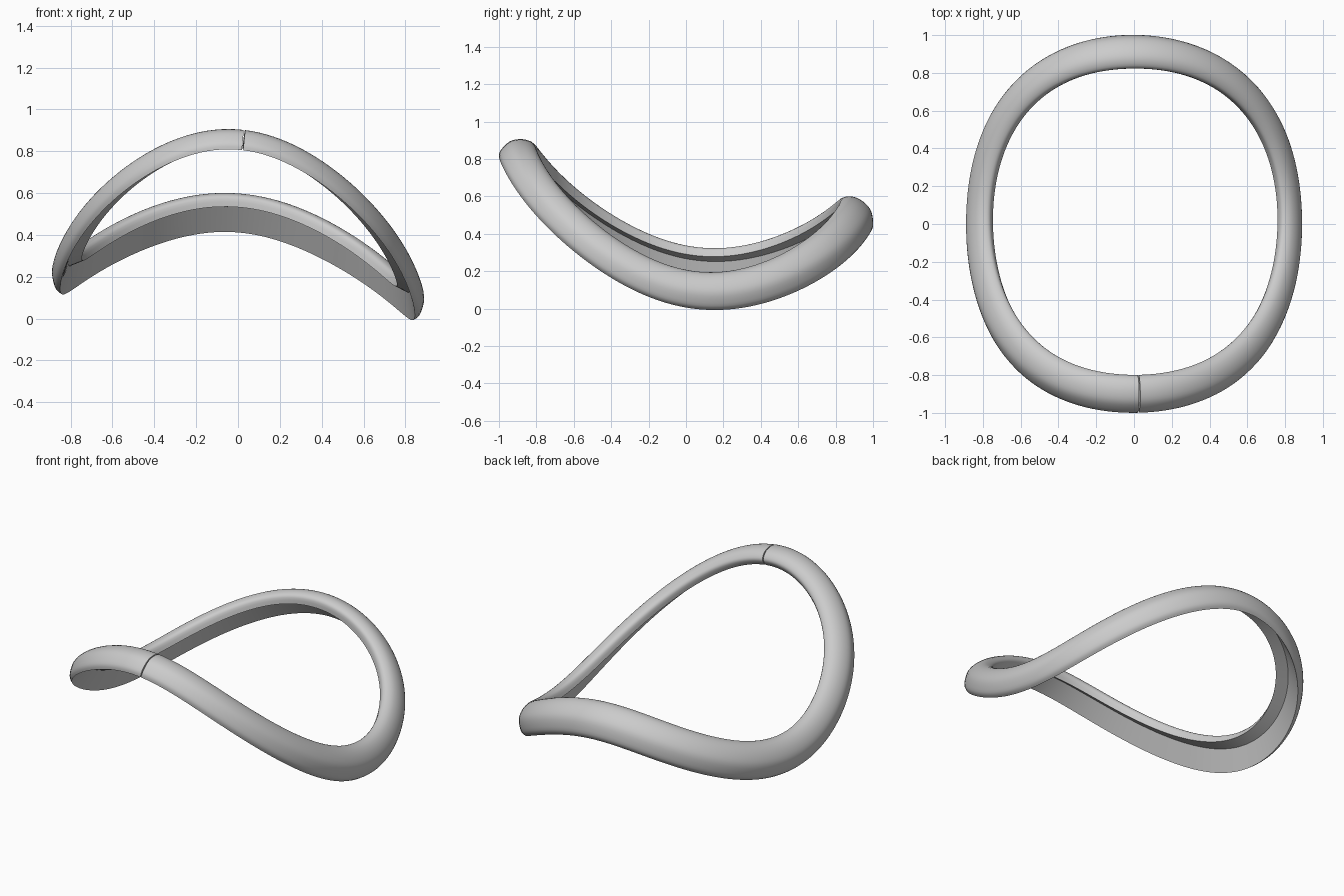
import bpy, bmesh
from math import sin, cos, radians
from mathutils import Vector, Matrix

if "Cube" in bpy.data.objects:
    bpy.data.objects.remove(bpy.data.objects["Cube"])

# One grey material
grey = bpy.data.materials.new("plain grey")
grey.use_nodes = True
colour = (0.6, 0.6, 0.6, 1)
grey.diffuse_color = colour
grey.node_tree.nodes["Principled BSDF"].inputs["Base Color"].default_value = colour

# Hooked cross-section (outward, up): rounded shell from lip tip to lower edge
shell = [(-.065, .058), (-.042, .096), (.005, .09), (.045, .05),
         (.065, -.01), (.047, -.077), (.02, -.1)]
inner_corner = (-.005, .03)

# Values at the front, left, back and right of the ring
radius = (.903, .825, .917, .82)
height = (.84, .107, .504, .235)
roll = (60, 0, 25, 5)
size = (1, 1, 1.12, 1.05)


def blend(stations, t):
    """Vary a value smoothly around the ring through its four stations."""
    f, l, b, r = stations
    return ((f + l + b + r) / 4 + (l - r) / 2 * cos(t)
            + (b - f) / 2 * sin(t) + (l + r - f - b) / 4 * cos(2 * t))


def path(t):
    """Centre line of the saddle-shaped ring, slightly squared off."""
    f, l, b, r = radius
    bulge = 1 + .04 * sin(2 * t) ** 2
    x = (l - r) / 2 * cos(t) ** 2 + (l + r) / 2 * cos(t) * bulge
    y = (b - f) / 2 * sin(t) ** 2 + (b + f) / 2 * sin(t) * bulge
    return Vector((x, y, blend(height, t)))


def smooth_curve(pts, steps):
    """Catmull-Rom curve through the points."""
    ext = [pts[0]] + pts + [pts[-1]]
    out = []
    for a, b, c, d in zip(ext, ext[1:], ext[2:], ext[3:]):
        for i in range(steps):
            u = i / steps
            out.append(b + (c - a) * u / 2 + (a * 2 - b * 5 + c * 4 - d) * u * u / 2
                       + (b * 3 - a - c * 3 + d) * u ** 3 / 2)
    return out + [pts[-1]]


profile = smooth_curve([Vector(p) for p in shell], 4) + [Vector(inner_corner)]

# Sweep the section square to the path, leaving a fine slit at the front
segments = 160
start, end = radians(-88.2), radians(271.4)
bm = bmesh.new()
rings = []
for i in range(segments + 1):
    t = start + (end - start) * i / segments
    tangent = (path(t + .001) - path(t - .001)).normalized()
    outward = tangent.cross(Vector((0, 0, 1))).normalized()
    up = outward.cross(tangent)
    turn = Matrix.Rotation(radians(blend(roll, t)), 2) * blend(size, t)
    section = [turn @ p for p in profile]
    rings.append([bm.verts.new(path(t) + outward * p.x + up * p.y) for p in section])
for a, b in zip(rings, rings[1:]):
    for j in range(len(a)):
        k = (j + 1) % len(a)
        bm.faces.new((a[j], a[k], b[k], b[j]))
bm.faces.new(rings[0])
bm.faces.new(rings[-1])
bmesh.ops.recalc_face_normals(bm, faces=bm.faces)

mesh = bpy.data.meshes.new("saddle_ring")
bm.to_mesh(mesh)
bm.free()
mesh.materials.append(grey)
ring = bpy.data.objects.new("saddle_ring", mesh)
bpy.context.collection.objects.link(ring)
bpy.context.view_layer.objects.active = ring
ring.select_set(True)
bpy.ops.object.shade_smooth_by_angle(angle=radians(35))
